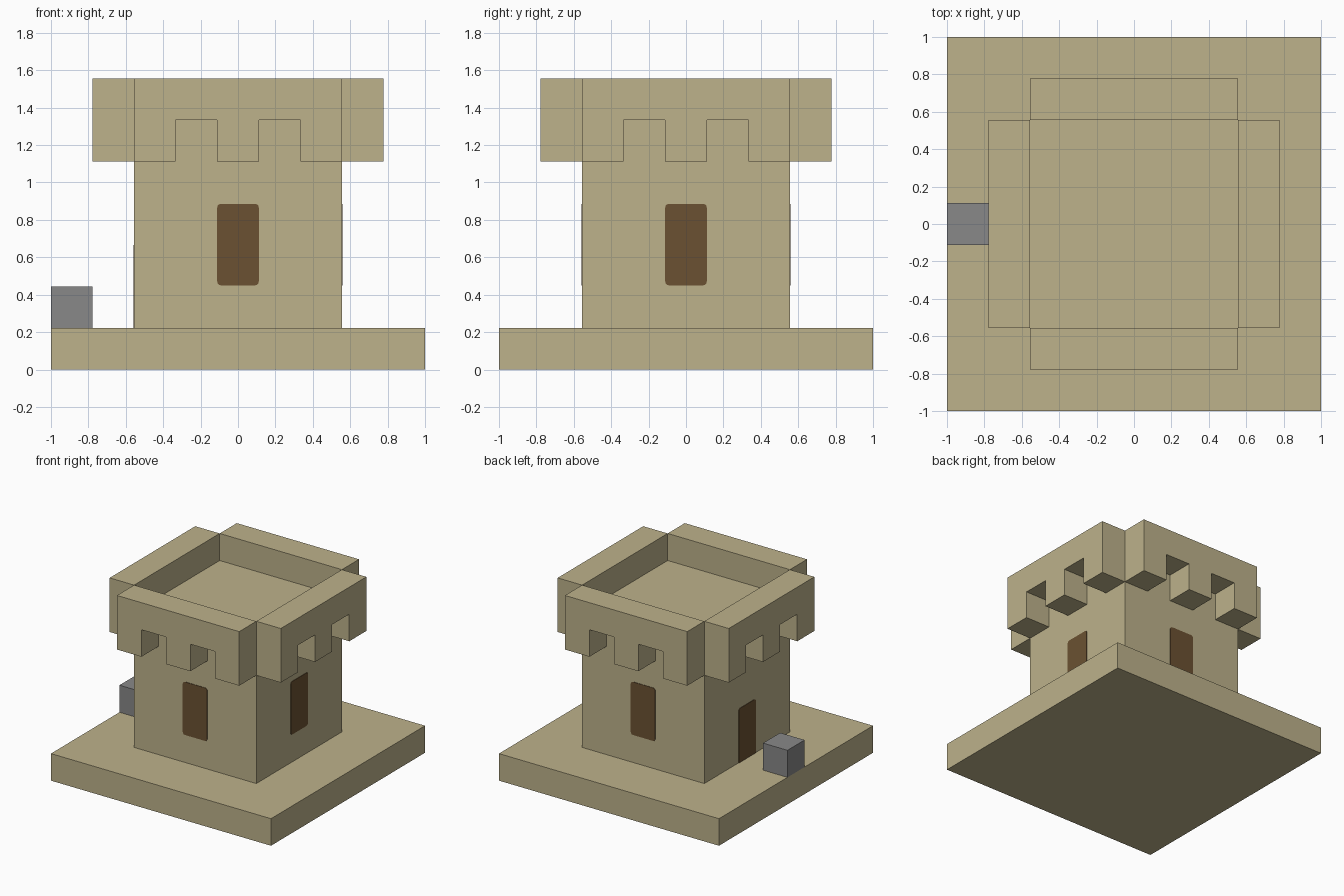
import bpy
import bmesh
from math import cos, sin, pi, radians
from mathutils import Matrix

cube = bpy.data.objects.get("Cube")
if cube:
    bpy.data.objects.remove(cube, do_unlink=True)

U = 1 / 9  # building module: the plinth is 18 modules wide


def material(name, rgb):
    m = bpy.data.materials.new(name)
    m.use_nodes = True
    m.diffuse_color = (*rgb, 1)
    m.node_tree.nodes["Principled BSDF"].inputs["Base Color"].default_value = (*rgb, 1)
    return m


sand = material("sandstone", (0.509, 0.445, 0.258))
wood = material("dark_wood", (0.147, 0.083, 0.032))
stone = material("grey_stone", (0.246, 0.246, 0.246))


def finish(name, bm, mat):
    bmesh.ops.recalc_face_normals(bm, faces=bm.faces[:])
    mesh = bpy.data.meshes.new(name)
    bm.to_mesh(mesh)
    bm.free()
    mesh.materials.append(mat)
    ob = bpy.data.objects.new(name, mesh)
    bpy.context.collection.objects.link(ob)
    return ob


def box(name, centre, size, mat):
    bm = bmesh.new()
    bmesh.ops.create_cube(bm, size=1, matrix=Matrix.Translation(centre) @ Matrix.Diagonal((*size, 1)))
    return finish(name, bm, mat)


def wall_piece(name, outline, y_out, y_in, turn, mat):
    """Extrude an x-z outline along y, then turn it to one side of the tower."""
    bm = bmesh.new()
    face = bm.faces.new([bm.verts.new((x, y_out, z)) for x, z in outline])
    new = bmesh.ops.extrude_face_region(bm, geom=[face])["geom"]
    verts = [v for v in new if isinstance(v, bmesh.types.BMVert)]
    bmesh.ops.translate(bm, verts=verts, vec=(0, y_in - y_out, 0))
    bmesh.ops.rotate(bm, verts=bm.verts[:], matrix=Matrix.Rotation(radians(turn), 3, "Z"))
    return finish(name, bm, mat)


def rounded_panel(half, low, high, r, round_bottom=True):
    """Rectangle outline with small rounded corners."""
    pts = []
    corners = [(half, high, 0), (-half, high, 1), (-half, low, 2), (half, low, 3)]
    for x, z, quarter in corners:
        if z == low and not round_bottom:
            pts.append((x, z))
            continue
        cx = x - r if x > 0 else x + r
        cz = z - r if z == high else z + r
        for k in range(4):
            a = (quarter + k / 3) * pi / 2
            pts.append((cx + r * cos(a), cz + r * sin(a)))
    return pts


# Plinth, tower with recessed roof deck, loose block
box("plinth", (0, 0, U), (18 * U, 18 * U, 2 * U), sand)
box("tower", (0, 0, 7 * U), (10 * U, 10 * U, 10 * U), sand)
box("stone_block", (-8 * U, 0, 3 * U), (2 * U, 2 * U, 2 * U), stone)

# Overhanging parapet: straight top, two notches between three corbels
parapet = [(-5, 14), (-5, 10), (-3, 10), (-3, 12), (-1, 12), (-1, 10),
           (1, 10), (1, 12), (3, 12), (3, 10), (5, 10), (5, 14)]
parapet = [(x * U, z * U) for x, z in parapet]

window = rounded_panel(U, 4.05 * U, 7.97 * U, 0.02)
door = rounded_panel(U, 2 * U, 6 * U, 0.02, round_bottom=False)

for i, side in enumerate(("front", "left", "back", "right")):
    wall_piece(side + "_parapet", parapet, -7 * U, -5 * U, 90 * i, sand)
    if side == "right":
        wall_piece("door", door, -5 * U - 0.004, -5 * U + 0.002, 90 * i, wood)
    else:
        wall_piece(side + "_window", window, -5 * U - 0.004, -5 * U + 0.002, 90 * i, wood)
